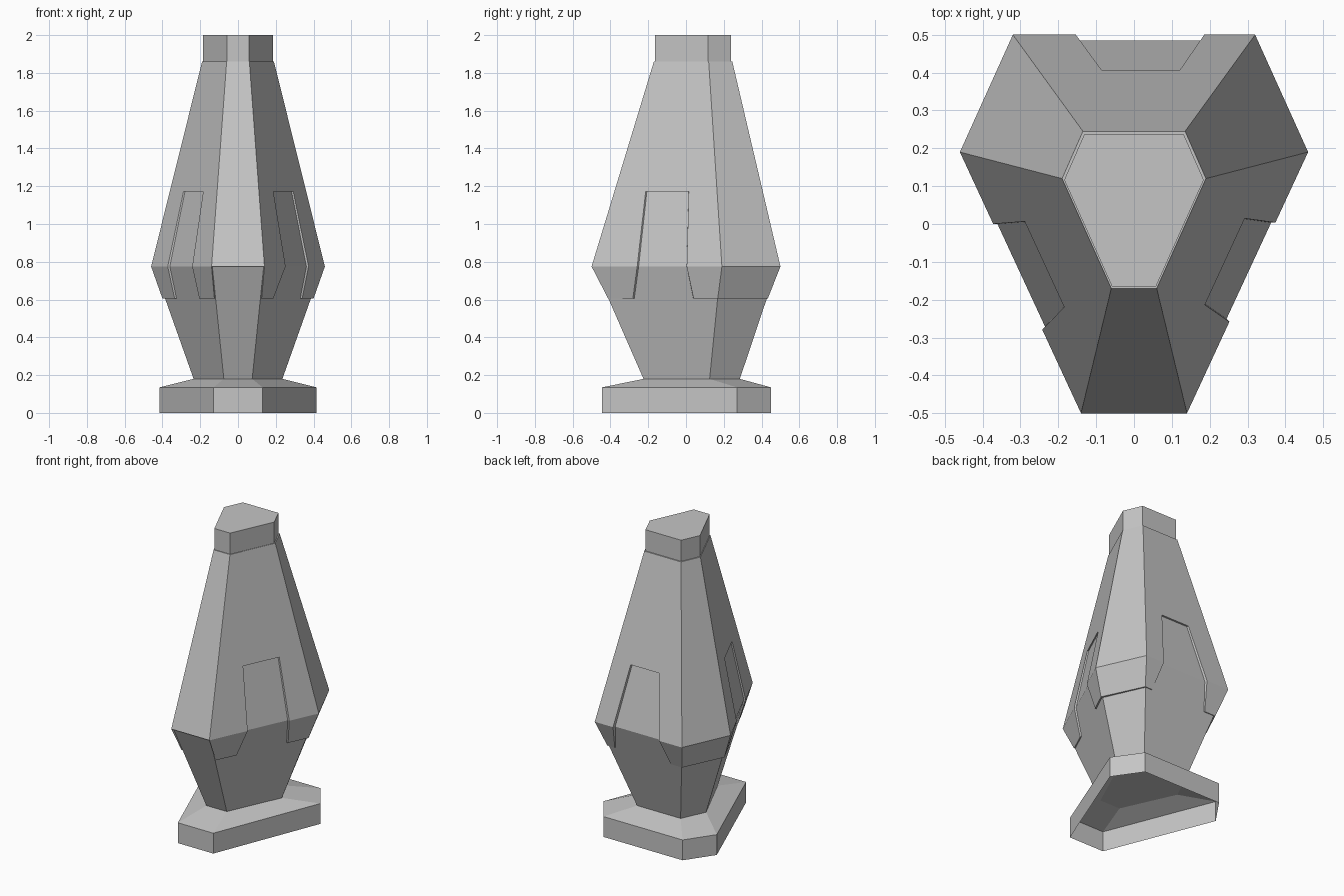
import bpy, bmesh
from mathutils import Vector

if "Cube" in bpy.data.objects:
    bpy.data.objects.remove(bpy.data.objects["Cube"], do_unlink=True)

grey = bpy.data.materials.new("plain_grey")
grey.use_nodes = True
colour = (0.557, 0.557, 0.557, 1)
grey.diffuse_color = colour
grey.node_tree.nodes["Principled BSDF"].inputs["Base Color"].default_value = colour


def ring(front, side, back, z, scale=1.0):
    """Six-sided mirrored outline, anticlockwise from the front left corner."""
    half = [front, side, back]
    full = half + [(-x, y) for x, y in reversed(half)]
    return [Vector((x * scale, y * scale, z)) for x, y in full]


def add_face(bm, points):
    return bm.faces.new([bm.verts.new(p) for p in points])


def loft(bm, rings, cap_bottom=False, cap_top=False):
    for low, high in zip(rings, rings[1:]):
        for i in range(6):
            j = (i + 1) % 6
            add_face(bm, (low[i], low[j], high[j], high[i]))
    if cap_bottom:
        add_face(bm, rings[0][::-1])
    if cap_top:
        add_face(bm, rings[-1])


def finish(name, bm):
    bmesh.ops.remove_doubles(bm, verts=bm.verts, dist=0.0005)
    mesh = bpy.data.meshes.new(name)
    bm.to_mesh(mesh)
    bm.free()
    mesh.materials.append(grey)
    obj = bpy.data.objects.new(name, mesh)
    bpy.context.collection.objects.link(obj)


INSET = 0.97
waist_shape = ((0.14, -0.5), (0.46, 0.19), (0.32, 0.5))
top_shape = ((0.06, -0.17), (0.19, 0.12), (0.135, 0.245))
foot = ring((0.075, -0.225), (0.235, 0.125), (0.16, 0.285), 0.18)

# Hollow base: upright wall and sloping shoulder, open underneath
base_shape = ((0.13, -0.445), (0.415, 0.27), (0.29, 0.45))
bm = bmesh.new()
loft(bm, [ring(*base_shape, 0), ring(*base_shape, 0.135), foot])
finish("base", bm)

# Inner body with the neck on top
bm = bmesh.new()
loft(bm, [foot, ring(*waist_shape, 0.775, INSET), ring(*top_shape, 1.86, INSET),
          ring(*top_shape, 2.0, INSET)], cap_bottom=True, cap_top=True)
finish("body", bm)

# Outer shell: notches in the three long sides, no skirt at the front
top = ring(*top_shape, 1.86)
waist = ring(*waist_shape, 0.775)
skirt = ring((0.125, -0.412), (0.4, 0.168), (0.275, 0.433), 0.605)
mid = [w.lerp(t, 0.365) for w, t in zip(waist, top)]
# Notch ends along each side, at its top, the waist and the skirt edge
notches = {
    0: ((0.305, 0.725), (0.35, 0.73), (0.225, 0.78)),
    2: ((0.26, 0.67), (0.21, 0.74), (0.10, 0.85)),
    4: ((0.29, 0.706), (0.275, 0.68), (0.235, 0.71)),
}
bm = bmesh.new()
for i in range(6):
    j = (i + 1) % 6
    if i in notches:
        (t0, t1), (w0, w1), (s0, s1) = [
            [r[i].lerp(r[j], f) for f in ends]
            for r, ends in zip((mid, waist, skirt), notches[i])]
        add_face(bm, (waist[i], w0, t0, t1, w1, waist[j], top[j], top[i]))
        add_face(bm, (skirt[i], s0, w0, waist[i]))
        add_face(bm, (s1, skirt[j], waist[j], w1))
    else:
        add_face(bm, (waist[i], waist[j], top[j], top[i]))
        if i != 5:
            add_face(bm, (skirt[i], skirt[j], waist[j], waist[i]))

# Turn the shell's edges inward to give it thickness
bmesh.ops.remove_doubles(bm, verts=bm.verts, dist=0.0005)
rim = [e for e in bm.edges if e.is_boundary]
new = bmesh.ops.extrude_edge_only(bm, edges=rim)["geom"]
for v in new:
    if isinstance(v, bmesh.types.BMVert):
        v.co.x *= INSET
        v.co.y *= INSET
finish("outer_shell", bm)
